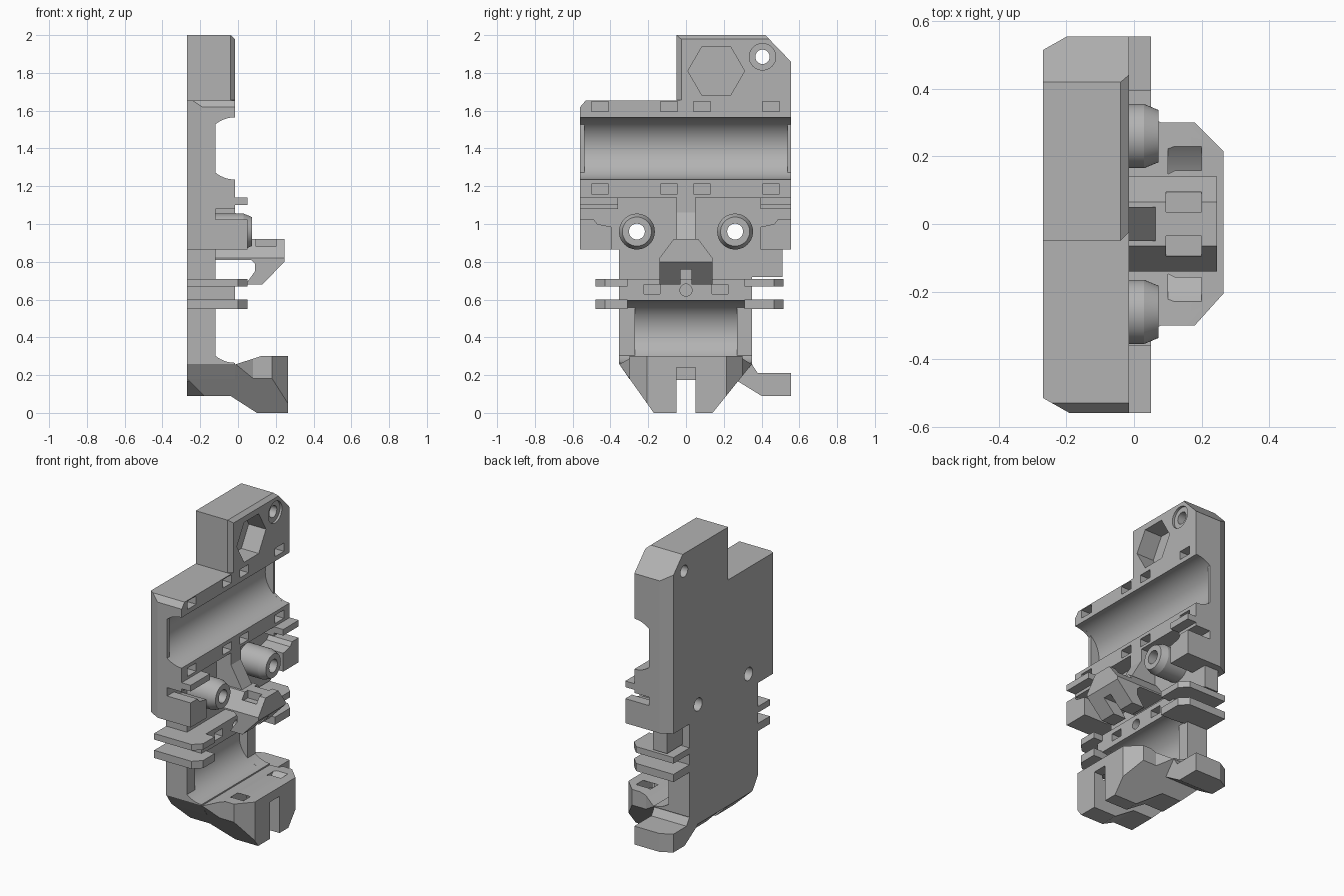
import bpy, bmesh, math
from mathutils import Vector

if "Cube" in bpy.data.objects:
    bpy.data.objects.remove(bpy.data.objects["Cube"])

grey = bpy.data.materials.new("grey plastic")
grey.use_nodes = True
grey.diffuse_color = (0.45, 0.45, 0.45, 1)
grey.node_tree.nodes["Principled BSDF"].inputs["Base Color"].default_value = (0.45, 0.45, 0.45, 1)


def place(axis, u, v, w):
    """Map a profile point (u, v) and a depth w to space."""
    return Vector({"x": (w, u, v), "y": (u, w, v), "z": (u, v, w)}[axis])


def loft(name, axis, rings):
    """Join rings of (points, depth) into a closed solid."""
    bm = bmesh.new()
    loops = [[bm.verts.new(place(axis, u, v, w)) for u, v in pts] for pts, w in rings]
    for a, b in zip(loops, loops[1:]):
        for i in range(len(a)):
            j = (i + 1) % len(a)
            bm.faces.new((a[i], a[j], b[j], b[i]))
    bm.faces.new(loops[0])
    bm.faces.new(loops[-1])
    bmesh.ops.recalc_face_normals(bm, faces=bm.faces)
    mesh = bpy.data.meshes.new(name)
    bm.to_mesh(mesh)
    bm.free()
    mesh.materials.append(grey)
    obj = bpy.data.objects.new(name, mesh)
    bpy.context.collection.objects.link(obj)
    return obj


def prism(name, axis, pts, lo, hi):
    return loft(name, axis, [(pts, lo), (pts, hi)])


def box(name, x, y, z):
    return prism(name, "z", [(x[0], y[0]), (x[1], y[0]), (x[1], y[1]), (x[0], y[1])], *z)


def circle(u, v, r, n=48):
    return [(u + r * math.cos(i * math.tau / n), v + r * math.sin(i * math.tau / n)) for i in range(n)]


def combine(obj, *tools, op="DIFFERENCE"):
    """Apply each tool to the object, then remove it."""
    for tool in tools:
        mod = obj.modifiers.new("cut", "BOOLEAN")
        mod.operation, mod.solver, mod.object = op, "EXACT", tool
        bpy.context.view_layer.objects.active = obj
        bpy.ops.object.modifier_apply(modifier=mod.name)
        bpy.data.objects.remove(tool)
    return obj


BACK, FACE, RECESS = -0.27, -0.015, -0.12

# Main plate outline
plate = prism("main_plate", "x", [
    (-.56, .865), (-.355, .865), (-.355, .26), (-.3, .18), (.3, .18), (.35, .26), (.35, .865),
    (.555, .865), (.555, 1.86), (.42, 2), (-.05, 2), (-.05, 1.655), (-.53, 1.655), (-.56, 1.62)],
    BACK, FACE)

# Rod grooves: deep round seats with shallower lips at the ends
for z, half in ((1.4, .538), (.43, .27)):
    combine(plate, prism("seat", "y", circle(FACE, z, .165, 64), -half, half))
    lip = prism("lip", "y", circle(FACE, z, .1649, 64), -.7, .7)
    combine(lip, box("lip_limit", (RECESS, .3), (-.8, .8), (z - .3, z + .3)), op="INTERSECT")
    combine(plate, lip)

# Recessed middle and chamfered edges
combine(plate, box("recess", (RECESS, .1), (-.7, .7), (.71, 1.14)))
for s in (-1, 1):
    combine(plate, prism("corner", "z", [(-.28, s * .509), (-.18, s * .5655), (-.28, s * .6)], .8, 2.1))
combine(plate,
        prism("top_edge", "y", [(-.045, 2.005), (0, 1.965), (0, 2.01)], -.1, .6),
        prism("side_edge", "z", [(-.045, -.055), (0, -.01), (0, -.06)], 1.657, 2.1))

# Tie slots above and below the upper groove
for y in (-.455, -.09, .085, .45):
    for z in (1.622, 1.185):
        combine(plate, box("tie_slot", (-.12, .1), (y - .045, y + .045), (z - .027, z + .027)))
for y in (-.18, .18):
    combine(plate, box("small_slot", (-.12, .1), (y - .042, y + .042), (.63, .68)))

# Nut pocket and bolt holes
combine(plate,
        prism("nut_pocket", "x", circle(.16, 1.81, .15, 6), -.14, .1),
        prism("bolt_hole", "x", circle(.405, 1.885, .038), -.4, .1),
        prism("counterbore", "x", circle(.405, 1.885, .07), -.03, .1),
        prism("centre_hole", "x", circle(0, .65, .032), -.15, .1))
for y in (-.26, .26):
    combine(plate, prism("tube_hole", "x", circle(y, .96, .042), -.4, .1))

# Tapered bolt tubes
for side, y in (("right", -.26), ("left", .26)):
    tube = loft(side + "_bolt_tube", "x", [
        (circle(y, .96, .095), RECESS - .01), (circle(y, .96, .095), .03),
        (circle(y, .96, .077), .073)])
    combine(tube, prism("bore", "x", circle(y, .96, .042), -.3, .2))

# End ledges and clamp blocks on both sides
for side, a, b in (("right", -.56, -.36), ("left", .395, .555)):
    box(side + "_ledge", (RECESS - .01, .05), (a, b), (1.1, 1.14))
    box(side + "_ledge_backing", (RECESS - .01, FACE), (a, b), (1.08, 1.105))
    outer, inner = (a, b - .035) if a < 0 else (b, a)
    step = inner + (outer - inner) * .45
    prism(side + "_clamp_block", "x", [
        (outer, .865), (inner, .865), (inner, .985), (step, 1.0), (step - (.02 if a < 0 else -.02), 1.025),
        (outer, 1.025)], RECESS - .01, .05)
box("left_shoulder", (-.22, RECESS), (.3, .51), (.72, .87))

# Pairs of side fins with clipped corners
for i, (lo, hi) in enumerate(((.55, .6), (.67, .71))):
    for side, near, far in (("right", -.31, -.48), ("left", .31, .515)):
        s = 1 if far > 0 else -1
        prism(f"{side}_fin_{i + 1}", "z", [
            (BACK, s * .34), (BACK, far), (0, far), (.05, far - s * .05), (.05, near),
            (FACE - .02, near)], lo, hi)

# Central belt holder: side profile trimmed by an eight sided front outline
holder = prism("belt_holder", "y", [
    (RECESS - .01, .81), (.07, .81), (.09, .79), (.09, .75), (.04, .68), (.13, .68), (.245, .8),
    (.245, .92), (RECESS - .01, .92)], -.2, .2)
combine(holder, prism("trim", "x", [
    (-.14, .6), (.14, .6), (.14, .82), (.065, .92), (-.065, .92), (-.14, .82)], -.3, .4),
    op="INTERSECT")
combine(holder, box("notch", (.02, .3), (-.03, .03), (.6, .76)))
for y in (-.065, .065):
    combine(holder, box("tooth_slot", (.095, .2), (y - .03, y + .03), (.87, 1)))
prism("centre_spine", "y", [
    (RECESS - .01, 1.145), (FACE, 1.145), (FACE, 1.06), (.07, .91), (RECESS - .01, .9)], -.05, .05)

# Lower jaw: side profile trimmed by its front and top outlines
jaw = prism("lower_jaw", "y", [
    (BACK, .18), (-.18, .09), (-.04, .09), (.1, 0), (.265, 0), (.265, .3), (.12, .3),
    (FACE, .256), (BACK, .256)], -.4, .4)
combine(jaw,
        prism("front_outline", "x", [
            (-.17, -.001), (.14, -.001), (.35, .26), (.35, .4), (-.355, .4), (-.355, .26)], -.4, .4),
        prism("top_outline", "z", [
            (-.3, -.355), (FACE, -.355), (.08, -.3), (.18, -.3), (.27, -.2),
            (.27, .21), (.18, .3), (.08, .3), (FACE, .35), (-.3, .35)], -.1, .5),
        op="INTERSECT")
angles = [math.radians(-150 + 5 * i) for i in range(25)]
arc = lambda r: [(r * math.cos(a), .549 + r * math.sin(a)) for a in angles]
combine(jaw,
        box("belt_gap", (-.4, .4), (-.05, .05), (-.1, .175)),
        box("belt_gap_front", (.06, .4), (-.05, .05), (-.1, .24)),
        prism("tie_channel", "x", arc(.339) + arc(.295)[::-1], .1, .2))

# Cable arm at the lower left
arm = prism("cable_arm", "x", [
    (.24, .256), (.35, .256), (.38, .21), (.555, .21), (.555, .09), (.4, .09), (.27, .17)],
    BACK, FACE)
combine(arm, prism("corner", "z", [(-.28, .509), (-.18, .5655), (-.28, .6)], 0, .4))

# Smooth the round surfaces only
bpy.ops.object.select_all(action="DESELECT")
for obj in bpy.context.collection.objects:
    if obj.type == "MESH":
        obj.select_set(True)
        bpy.context.view_layer.objects.active = obj
bpy.ops.object.shade_smooth_by_angle(angle=math.radians(20))
